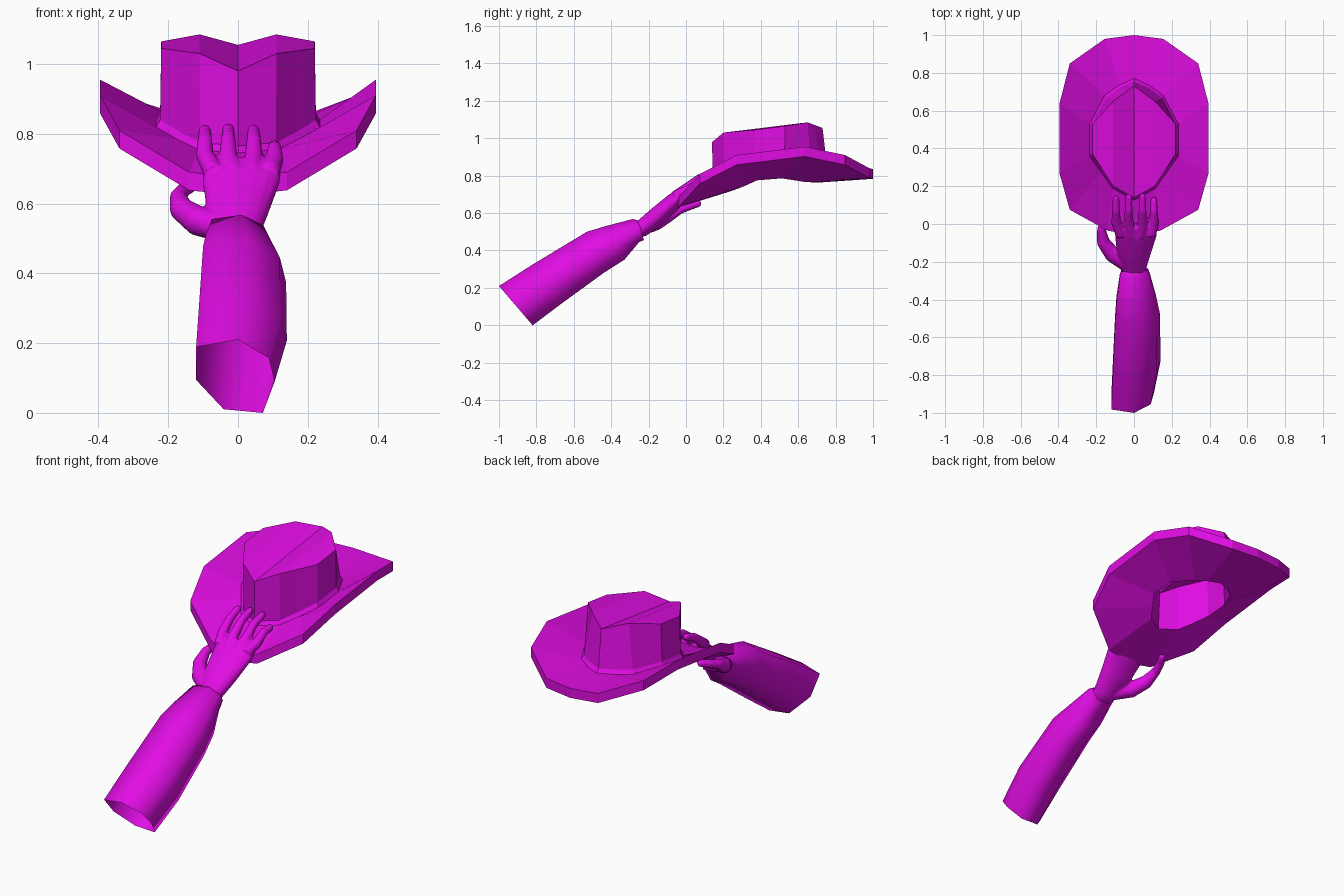
import bpy, bmesh, math
from mathutils import Vector

if "Cube" in bpy.data.objects:
    bpy.data.objects.remove(bpy.data.objects["Cube"])

magenta = bpy.data.materials.new("magenta")
magenta.diffuse_color = (0.75, 0.004, 0.77, 1)
magenta.use_nodes = True
magenta.node_tree.nodes["Principled BSDF"].inputs["Base Color"].default_value = magenta.diffuse_color


def finish(name, bm, smooth):
    bmesh.ops.recalc_face_normals(bm, faces=bm.faces)
    me = bpy.data.meshes.new(name)
    bm.to_mesh(me)
    bm.free()
    me.materials.append(magenta)
    for p in me.polygons:
        p.use_smooth = smooth
    ob = bpy.data.objects.new(name, me)
    bpy.context.collection.objects.link(ob)
    return ob


def loft(bm, rings, cap_start=False, cap_end=False):
    vs = [[bm.verts.new(p) for p in r] for r in rings]
    for a, b in zip(vs, vs[1:]):
        n = len(a)
        for i in range(n):
            j = (i + 1) % n
            bm.faces.new((a[i], a[j], b[j], b[i]))
    if cap_start:
        bm.faces.new(vs[0])
    if cap_end:
        bm.faces.new(vs[-1])
    return vs


# ---- Hat: half outlines from back centre to front centre, mirrored ----
brim = [(0, 1, .835), (.155, .98, .84), (.34, .85, .91), (.395, .635, .955),
        (.395, .27, .91), (.34, .075, .81), (.14, -.035, .69), (0, -.06, .675)]
base = [(0, .77, .83), (.08, .735, .83), (.155, .68, .83), (.235, .53, .84),
        (.235, .36, .82), (.175, .275, .785), (.115, .19, .755), (0, .125, .745)]
top = [(0, .73, 1.055), (.055, .69, 1.07), (.11, .65, 1.085), (.22, .53, 1.065),
       (.22, .37, 1.045), (.165, .285, 1.0375), (.11, .20, 1.03), (0, .14, .98)]


def scaled(pts, s, dz, slope=0):
    return [(x * s, .45 + (y - .45) * s, z + dz + slope * (s - 1) * (y - .45))
            for x, y, z in pts]


def mirrored(half):
    return half + [(-x, y, z) for x, y, z in half[-2:0:-1]]


halves = [scaled(top, .78, -.06), scaled(base, .78, -.05, .25), scaled(brim, 1, -.052),
          brim, base, scaled(base, .95, .02), top]
bm = bmesh.new()
rings = loft(bm, [mirrored(h) for h in halves])
# creased crown top and the ceiling inside it
for r in (rings[0], rings[-1]):
    for side in (1, -1):
        v = lambda i: r[(side * i) % 14]
        bm.faces.new([v(i) for i in (0, 1, 2, 6, 7)])
        bm.faces.new([v(i) for i in (2, 3, 4, 5, 6)])
finish("hat", bm, False)

# ---- Sleeve: seven-sided open tube ----
outline = [(-1, .8), (.07, 1), (.85, .5), (1, -.15), (.7, -1), (-.3, -.9), (-1, -.1)]
# each section: top y,z / bottom y,z / left x, right x
sections = [(-1, .21, -.82, 0, -.12, .105), (-.82, .325, -.66, .12, -.112, .14),
            (-.53, .5, -.44, .28, -.1, .138), (-.43, .53, -.33, .35, -.092, .115),
            (-.285, .568, -.25, .445, -.075, .085), (-.255, .56, -.225, .455, -.066, .075)]
sleeve_rings = []
for ty, tz, by, bz, xl, xr in sections:
    sleeve_rings.append([((xl + xr) / 2 + u * (xr - xl) / 2,
                          by + (ty - by) * (v + 1) / 2,
                          bz + (tz - bz) * (v + 1) / 2) for u, v in outline])
bm = bmesh.new()
loft(bm, sleeve_rings)
finish("sleeve", bm, True)

# ---- Hand: palm, thumb and fingers fused into one smooth skin ----
bm = bmesh.new()


def ellipse(c, right, up, rx, ry, n=16):
    return [c + right * (rx * math.cos(2 * math.pi * i / n))
            + up * (ry * math.sin(2 * math.pi * i / n)) for i in range(n)]


palm = [(0, -.31, .49, .055, .043), (0, -.24, .515, .064, .046), (0, -.15, .585, .092, .052),
        (.01, -.06, .665, .112, .046), (.014, -.005, .71, .108, .03)]
loft(bm, [ellipse(Vector((x, y, z)), Vector((1, 0, 0)), Vector((0, -.6, .8)), rx, ry)
          for x, y, z, rx, ry in palm], True, True)


def digit(path):
    pts = [Vector(p[:3]) for p in path]
    tube = []
    for i, p in enumerate(path):
        t = (pts[min(i + 1, len(pts) - 1)] - pts[max(i - 1, 0)]).normalized()
        right = t.cross(Vector((0, -.6, .8))).normalized()
        tube.append(ellipse(pts[i], right, right.cross(t), p[3], p[3]))
    loft(bm, tube, True, True)
    ball = bmesh.ops.create_icosphere(bm, subdivisions=2, radius=path[-1][3])
    bmesh.ops.translate(bm, verts=ball["verts"], vec=pts[-1])


digit([(-.03, -.22, .525, .04), (-.115, -.16, .55, .043), (-.163, -.095, .585, .035),
       (-.172, -.03, .62, .024), (-.155, .03, .64, .021), (-.135, .065, .65, .019)])
for root, x, tip_y, tip_z in ((-.07, -.095, .135, .81), (-.015, -.028, .145, .813),
                              (.04, .045, .145, .81), (.09, .105, .125, .765)):
    drop = (.81 - tip_z) * .6
    digit([(root, -.06, .69, .028), (x, .01, .738 - drop / 2, .026),
           (x, .07, .785 - drop, .021), (x, tip_y, tip_z, .018)])
hand = finish("hand", bm, True)
skin = hand.modifiers.new("fuse", 'REMESH')
skin.mode = 'VOXEL'
skin.voxel_size = .007
skin.use_smooth_shade = True
relax = hand.modifiers.new("relax", 'SMOOTH')
relax.factor = .5
relax.iterations = 4
